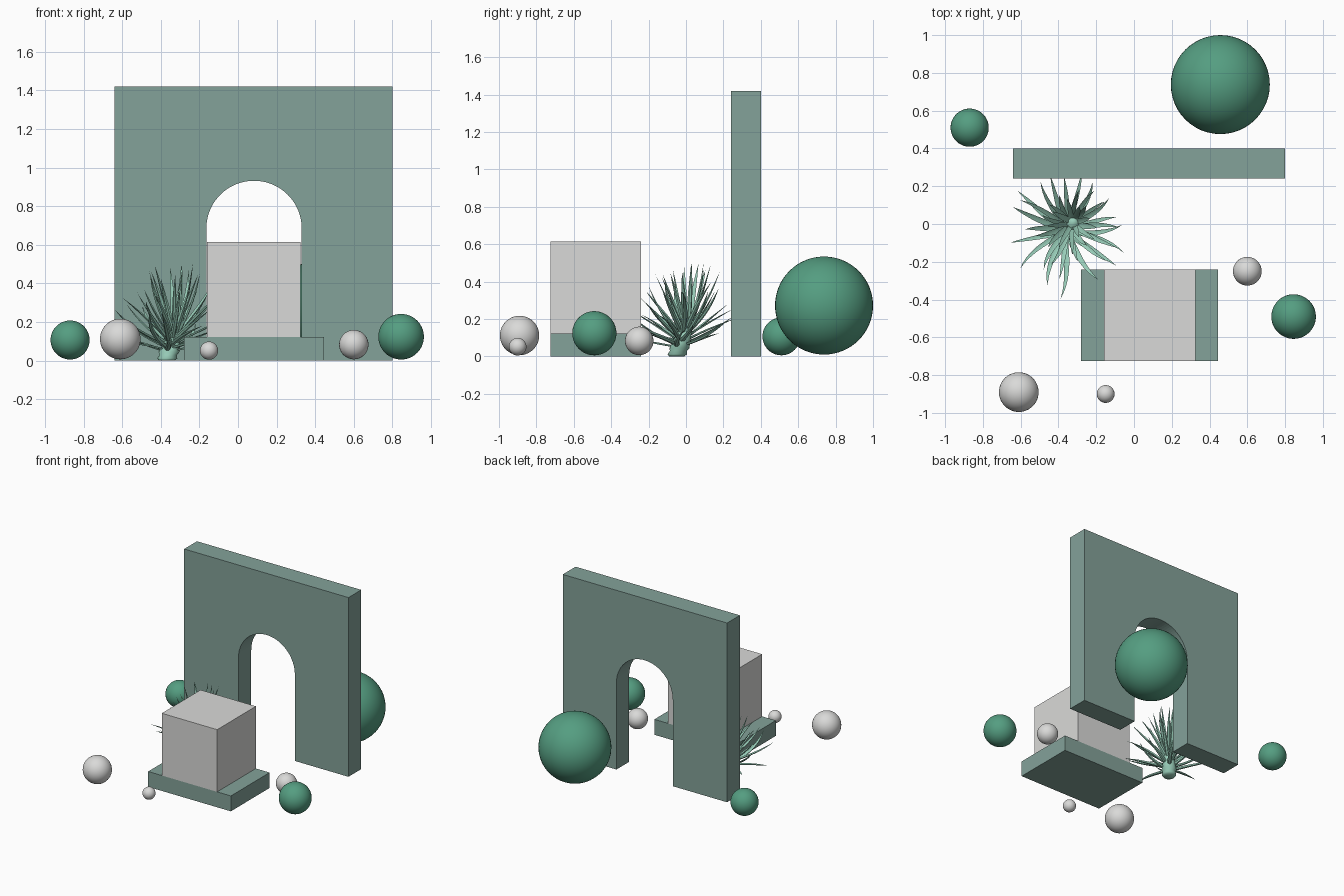
import bpy, bmesh, math, random
from mathutils import Vector

random.seed(11)
if "Cube" in bpy.data.objects:
    bpy.data.objects.remove(bpy.data.objects["Cube"], do_unlink=True)


def material(name, rgb):
    m = bpy.data.materials.new(name)
    m.use_nodes = True
    m.diffuse_color = (*rgb, 1)
    bsdf = next(n for n in m.node_tree.nodes if n.type == 'BSDF_PRINCIPLED')
    bsdf.inputs["Base Color"].default_value = (*rgb, 1)
    return m


sage = material("sage green", (0.23, 0.36, 0.32))
jade = material("jade green", (0.09, 0.34, 0.22))
pale = material("pale grey", (0.70, 0.70, 0.69))
leaf_green = material("leaf green", (0.32, 0.62, 0.49))


def finish(bm, name, mat, smooth=False):
    bmesh.ops.recalc_face_normals(bm, faces=bm.faces)
    mesh = bpy.data.meshes.new(name)
    bm.to_mesh(mesh)
    bm.free()
    mesh.materials.append(mat)
    ob = bpy.data.objects.new(name, mesh)
    bpy.context.collection.objects.link(ob)
    if smooth:
        mesh.polygons.foreach_set("use_smooth", [True] * len(mesh.polygons))
    return ob


def box(name, mat, low, high):
    bm = bmesh.new()
    bmesh.ops.create_cube(bm, size=1)
    for v in bm.verts:
        v.co = [l + (c + 0.5) * (h - l) for c, l, h in zip(v.co, low, high)]
    finish(bm, name, mat)


def sphere(name, mat, centre, radius):
    bm = bmesh.new()
    bmesh.ops.create_uvsphere(bm, u_segments=48, v_segments=32, radius=radius)
    bmesh.ops.translate(bm, verts=bm.verts, vec=centre)
    finish(bm, name, mat, True)


# Wall with a round-topped doorway
left, right, top, back, front = -0.64, 0.80, 1.42, 0.40, 0.24
mid, radius, spring = 0.083, 0.247, 0.685
outline = [(left, 0), (left, top), (right, top), (right, 0), (mid + radius, 0)]
for i in range(41):
    a = math.pi * i / 40
    outline.append((mid + radius * math.cos(a), spring + radius * math.sin(a)))
outline.append((mid - radius, 0))
bm = bmesh.new()
face = bm.faces.new([bm.verts.new((x, front, z)) for x, z in outline])
side = bmesh.ops.extrude_face_region(bm, geom=[face])
bmesh.ops.translate(bm, vec=(0, back - front, 0),
                    verts=[g for g in side["geom"] if isinstance(g, bmesh.types.BMVert)])
finish(bm, "arch_wall", sage)

# Plinth and block
box("plinth", sage, (-0.28, -0.725, 0), (0.445, -0.24, 0.122))
box("block", pale, (-0.16, -0.725, 0.122), (0.325, -0.24, 0.615))

# Balls
sphere("large_green_ball", jade, (0.457, 0.738, 0.272), 0.262)
sphere("left_green_ball", jade, (0.845, -0.49, 0.124), 0.118)
sphere("right_green_ball", jade, (-0.87, 0.51, 0.107), 0.101)
sphere("front_pale_ball", pale, (-0.61, -0.89, 0.112), 0.105)
sphere("small_pale_ball", pale, (-0.15, -0.90, 0.052), 0.047)
sphere("left_pale_ball", pale, (0.60, -0.25, 0.083), 0.076)


# Spiky plant: curved, channelled leaves spiralling up a short leaning stem
def add_leaf(bm, root, azimuth, rise, bend, twist, length, width, steps=9):
    point, rows = Vector(root), []
    for i in range(steps):
        t = i / steps
        e, a = rise + bend * t, azimuth + twist * t * t
        along = Vector((math.cos(e) * math.cos(a), math.cos(e) * math.sin(a), math.sin(e)))
        across = Vector((-math.sin(a), math.cos(a), 0))
        up = along.cross(across)
        w = width * (0.75 + 0.5 * t) * (1 - t ** 1.6)
        rows.append([bm.verts.new(point + across * (w * s) + up * (w * h))
                     for s, h in ((-1, 0.3), (0, 0), (1, 0.3), (0.5, -0.35), (-0.5, -0.35))])
        point = point + along * (length / steps)
    tip = bm.verts.new(point)
    for j in range(5):
        k = (j + 1) % 5
        for r, s in zip(rows, rows[1:]):
            bm.faces.new((r[j], r[k], s[k], s[j]))
        bm.faces.new((rows[-1][j], rows[-1][k], tip))
    bm.faces.new(rows[0])


bm = bmesh.new()
count = 46
for i in range(count):
    t = i / (count - 1)
    azimuth = i * 2.39996
    root = (-0.37 + 0.05 * t + 0.025 * math.cos(azimuth),
            -0.05 + 0.06 * t + 0.025 * math.sin(azimuth), 0.05 + 0.13 * t)
    add_leaf(bm, root, azimuth,
             rise=math.radians(12 + 62 * t + random.uniform(-6, 6)),
             bend=math.radians(random.uniform(-12, 35) * (1 - 0.6 * t)),
             twist=random.uniform(-0.7, 0.7),
             length=random.uniform(0.27, 0.35), width=random.uniform(0.016, 0.021))
plant = finish(bm, "plant_leaves", leaf_green, True)
bpy.context.view_layer.objects.active = plant
plant.select_set(True)
bpy.ops.object.shade_smooth_by_angle(angle=math.radians(40))

# Stem wrapped in swollen rings
bm = bmesh.new()
rings = []
for z, r in ((0, 0.04), (0.012, 0.052), (0.03, 0.046), (0.045, 0.054), (0.07, 0.048), (0.18, 0.03)):
    c = Vector((-0.37 + 0.28 * z, -0.05 + 0.33 * z, z))
    rings.append([bm.verts.new(c + Vector((r * math.cos(a), r * math.sin(a), 0)))
                  for a in (math.tau * k / 16 for k in range(16))])
for r, s in zip(rings, rings[1:]):
    for k in range(16):
        n = (k + 1) % 16
        bm.faces.new((r[k], r[n], s[n], s[k]))
bm.faces.new(rings[0])
bm.faces.new(rings[-1])
finish(bm, "plant_stem", leaf_green, True)
